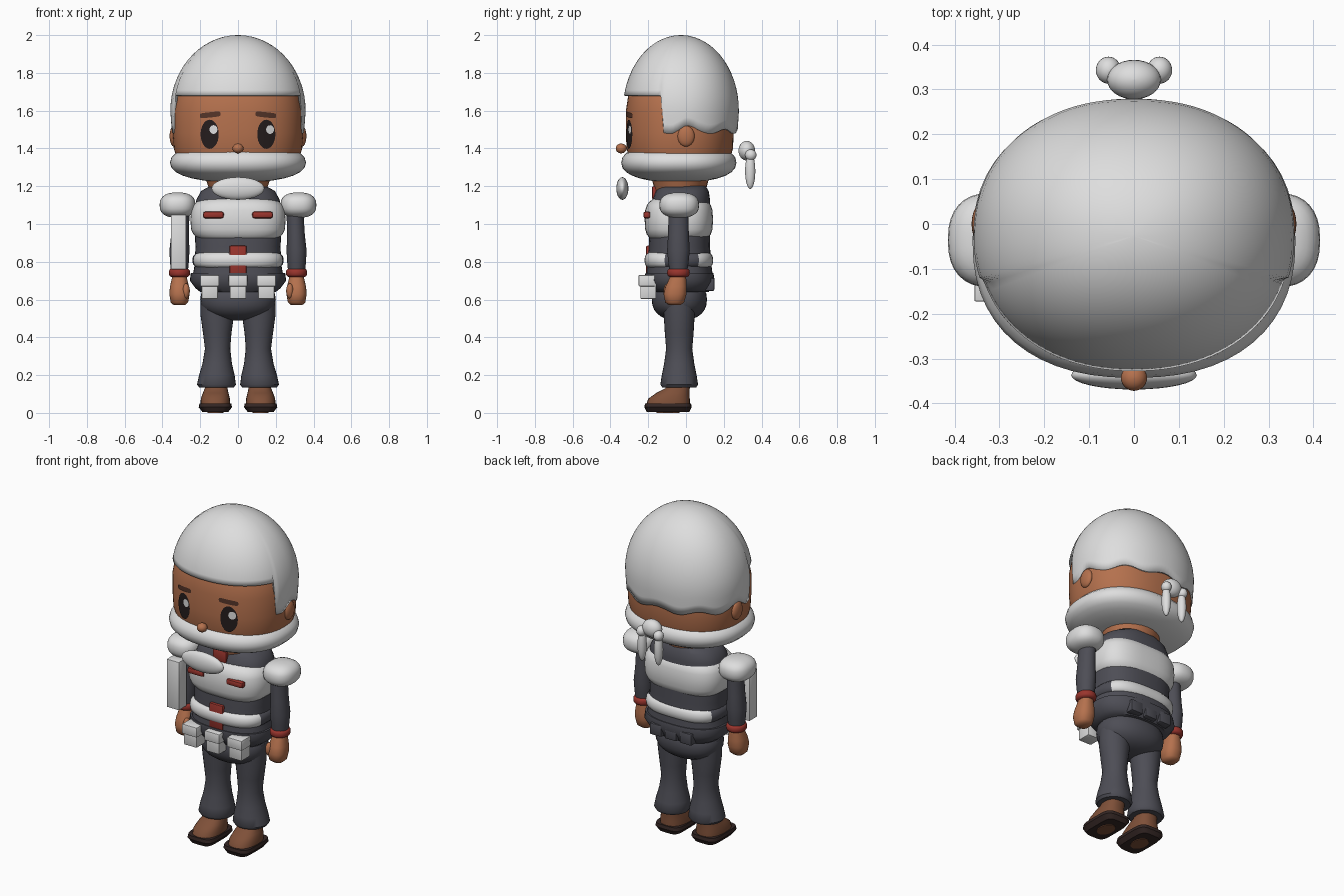
import bpy
import bmesh
from math import sin, cos, pi, sqrt, copysign

cube = bpy.data.objects.get("Cube")
if cube:
    bpy.data.objects.remove(cube, do_unlink=True)


def material(name, r, g, b):
    m = bpy.data.materials.new(name)
    m.use_nodes = True
    m.diffuse_color = (r, g, b, 1)
    m.node_tree.nodes["Principled BSDF"].inputs["Base Color"].default_value = (r, g, b, 1)
    return m


WHITE = material("off white", .73, .73, .73)
CLOTH = material("charcoal cloth", .075, .075, .092)
SKIN = material("warm skin", .46, .165, .075)
RED = material("dark red", .32, .035, .026)
BROWN = material("shoe brown", .21, .08, .04)
SOLE = material("sole dark brown", .035, .02, .018)
BLACK = material("eye black", .018, .012, .012)
BROW = material("brow brown", .09, .035, .022)


def finish(name, bm, *mats, angle=.8):
    bmesh.ops.recalc_face_normals(bm, faces=bm.faces)
    me = bpy.data.meshes.new(name)
    bm.to_mesh(me)
    bm.free()
    ob = bpy.data.objects.new(name, me)
    bpy.context.collection.objects.link(ob)
    for m in mats:
        me.materials.append(m)
    bpy.ops.object.select_all(action='DESELECT')
    ob.select_set(True)
    bpy.context.view_layer.objects.active = ob
    if angle:
        bpy.ops.object.shade_smooth_by_angle(angle=angle)
    return ob


def oval(t, rx, ry, p):
    """Point on a superellipse."""
    c, s = cos(t), sin(t)
    return rx * copysign(abs(c) ** (2 / p), c), ry * copysign(abs(s) ** (2 / p), s)


def skin_rings(bm, rings, bottom=True):
    """Join rings of points with quads and cap the ends."""
    vs = [[bm.verts.new(co) for co in ring] for ring in rings]
    n = len(vs[0])
    for a, b in zip(vs, vs[1:]):
        for i in range(n):
            j = (i + 1) % n
            bm.faces.new((a[i], a[j], b[j], b[i]))
    bm.faces.new(vs[-1])
    if bottom:
        bm.faces.new(vs[0][::-1])


def loft(name, rings, mat, p=2, n=28, angle=.8):
    """Rings are (z, centre x, centre y, radius x, radius y)."""
    bm = bmesh.new()
    pts = []
    for z, cx, cy, rx, ry in rings:
        ring = [oval(2 * pi * i / n, rx, ry, p) for i in range(n)]
        pts.append([(cx + x, cy + y, z) for x, y in ring])
    skin_rings(bm, pts)
    return finish(name, bm, mat, angle=angle)


def pillow(name, c, r, mat, p=2, q=2, n=32, steps=14):
    """Rounded solid: p shapes the plan, q shapes the side outline."""
    rings = []
    for k in range(steps + 1):
        t = (-.5 + k / steps) * pi * .985
        w, h = oval(t, 1, 1, q)
        rings.append((c[2] + r[2] * h, c[0], c[1], r[0] * w, r[1] * w))
    return loft(name, rings, mat, p, n)


def box(name, c, half, mat, bevel=.008):
    bm = bmesh.new()
    bmesh.ops.create_cube(bm, size=2)
    for v in bm.verts:
        v.co = [c[i] + v.co[i] * half[i] for i in range(3)]
    bmesh.ops.bevel(bm, geom=bm.edges[:], offset=bevel, segments=2, affect='EDGES', profile=.5)
    return finish(name, bm, mat, angle=.5)


# Head
HX, HY, HC, HP = .345, .285, -.033, 2.3
loft("head", [(1.34, 0, HC, .32, .265), (1.4, 0, HC, .34, .282), (1.48, 0, HC, HX, HY),
              (1.6, 0, HC, HX, HY), (1.7, 0, HC, .325, .27), (1.8, 0, HC, .26, .22),
              (1.9, 0, HC, .15, .13)], SKIN, p=HP, n=64)
pillow("nose", (0, -.343, 1.4), (.029, .029, .026), SKIN)

# Hair cap: each column of points starts at its own hemline
bm = bmesh.new()
COLS, ROWS = 112, 18
hair = [[] for _ in range(ROWS)]
for i in range(COLS):
    t = 2 * pi * i / COLS
    x, y = oval(t, .358, .307, 2.15)
    y -= .027
    hem = 1.68 if y < -.13 else 1.49 + .012 * sin(9 * t) + .025 * max(0, 1 - abs(y) / .07)
    for k in range(ROWS):
        a = k / (ROWS - 1) * .99
        z = hem + (2 - hem) * sin(a * pi / 2)
        s = sqrt(max(0, 1 - ((z - 1.6) / .4) ** 2)) if z > 1.6 else 1 - .25 * (1.6 - z) ** 1.1
        hair[k].append((x * s, (y + .027) * s - .027, z))
skin_rings(bm, hair, bottom=False)
cap = finish("hair_cap", bm, WHITE, angle=1)
solid = cap.modifiers.new("thickness", 'SOLIDIFY')
solid.thickness = .012
solid.offset = -1


# Face details: thin plates that follow the curve of the head
def face_plate(name, cx, cz, rx, rz, mat, lift, p=2, tilt=0):
    bm = bmesh.new()
    rings = []
    for f in (1, .7, .4, .1):
        ring = []
        for i in range(28):
            x, z = oval(2 * pi * i / 28, rx * f, rz * f, p)
            px = cx + x
            y = HC - HY * (1 - abs(px / HX) ** HP) ** (1 / HP) - lift
            ring.append((px, y, cz + z + tilt * x))
        rings.append(ring)
    skin_rings(bm, rings, bottom=False)
    ob = finish(name, bm, mat)
    if sum(f.normal.y for f in ob.data.polygons) > 0:
        ob.data.flip_normals()


for s, side in ((1, "left"), (-1, "right")):
    face_plate(side + "_eye", s * .15, 1.475, .048, .077, BLACK, .004)
    face_plate(side + "_eye_glint", s * .15 + .02, 1.5, .021, .023, WHITE, .007)
    face_plate(side + "_brow", s * .147, 1.578, .054, .014, BROW, .005, p=5, tilt=-s * .1)
    pillow(side + "_ear", (s * .34, 0, 1.465), (.022, .045, .055), SKIN)

# Beard, chin tuft and back bun
pillow("beard_ring", (0, -.038, 1.325), (.36, .305, .105), WHITE, p=2.3, q=2.3, n=56)
pillow("chin_tuft", (0, -.337, 1.188), (.14, .032, .06), WHITE)
pillow("hair_bun", (0, .322, 1.388), (.06, .044, .052), WHITE)
for s, side in ((1, "left"), (-1, "right")):
    pillow(side + "_bun_lobe", (s * .057, .343, 1.365), (.028, .03, .03), WHITE)
    pillow(side + "_bun_tail", (s * .055, .34, 1.28), (.025, .027, .095), WHITE)

# Neck and torso
loft("neck", [(1.12, 0, -.03, .13, .12), (1.235, 0, -.03, .17, .15)], SKIN)
loft("torso", [(.7, 0, -.035, .245, .18), (.78, 0, -.035, .23, .17), (.88, 0, -.035, .225, .162),
               (1.05, 0, -.03, .235, .16), (1.13, 0, -.025, .22, .152), (1.175, 0, -.02, .195, .14),
               (1.2, 0, -.02, .15, .125)], CLOTH, p=2.5, n=40)
pillow("chest_plate", (0, -.038, 1.022), (.252, .181, .13), WHITE, p=2.8, q=3.2, n=48)
band = pillow("belly_band", (0, -.038, .808), (.242, .182, .06), WHITE, p=2.8, q=3, n=64)
band.data.materials.append(CLOTH)
for f in band.data.polygons:
    if abs(f.center.y + .02) < .09 and abs(f.center.x) > .15:
        f.material_index = 1
box("front_lacing", (0, -.2, .81), (.046, .012, .075), RED)
box("collar_tie", (0, -.155, 1.165), (.045, .025, .035), RED)
for s, side in ((1, "left"), (-1, "right")):
    box(side + "_chest_badge", (s * .13, -.207, 1.048), (.055, .019, .018), RED, .012)

# Waist skirt, belt and hips
loft("waist_skirt", [(.64, 0, -.03, .2, .15), (.66, 0, -.032, .225, .165), (.7, 0, -.034, .255, .186),
                     (.74, 0, -.035, .25, .18)], CLOTH, p=2.5, n=40)
pillow("hips", (0, -.035, .6), (.2, .146, .112), CLOTH, p=2.2, q=2.3)
for x in (-.1, 0, .1):
    box("back_belt_block", (x, .125, .68), (.04, .025, .035), CLOTH)
for x in (-.15, 0, .15):
    box("belt_pouch", (x, -.2, .655), (.043, .042, .052), WHITE, .006)
    box("pouch_flap", (x, -.207, .7), (.05, .044, .03), WHITE, .006)

# Limbs, mirrored
for s, side in ((1, "left"), (-1, "right")):
    ax, ay = s * .31, -.04
    pillow(side + "_shoulder_pad", (s * .32, -.036, 1.1), (.095, .105, .067), WHITE, p=2.4, q=2.5)
    loft(side + "_arm", [(.75, ax, ay, .045, .047), (.8, ax, ay, .05, .054), (.86, ax, ay, .053, .06),
                         (.94, s * .307, ay, .047, .055), (1.1, s * .3, ay, .044, .052)], CLOTH)
    pillow(side + "_cuff", (ax, ay, .742), (.056, .06, .027), RED, q=3)
    loft(side + "_hand", [(.57, ax, -.06, .03, .03), (.585, ax, -.06, .046, .05), (.63, ax, -.058, .054, .061),
                          (.67, ax, -.052, .05, .056), (.73, ax, ay, .036, .04)], SKIN, p=2.3, angle=1)
    pillow(side + "_thumb", (s * .275, -.095, .645), (.02, .024, .04), SKIN)

    lx, ly = s * .11, -.036
    loft(side + "_trouser_leg", [(.135, s * .114, ly, .092, .09), (.15, s * .114, ly, .103, .1),
                                 (.2, s * .112, ly, .094, .092), (.26, lx, ly, .078, .08),
                                 (.34, s * .108, ly, .067, .069), (.42, lx, ly, .075, .076),
                                 (.52, lx, ly, .089, .082), (.63, s * .105, ly, .092, .09)], CLOTH)
    loft(side + "_shoe", [(.045, s * .12, -.095, .078, .115), (.075, s * .12, -.09, .077, .11),
                          (.105, s * .118, -.07, .068, .088), (.13, s * .116, -.045, .06, .065),
                          (.17, s * .115, -.036, .055, .055)], BROWN, p=2.4)
    loft(side + "_sole", [(.004, s * .12, -.095, .068, .112), (.03, s * .12, -.095, .088, .125),
                          (.05, s * .12, -.095, .084, .122)], SOLE, p=4.5, angle=.4)
    loft(side + "_sole_patch", [(0, s * .12, -.095, .042, .06), (.006, s * .12, -.095, .042, .06)],
         BROWN, angle=.4)

# Forearm guard carried on one side only
box("forearm_guard", (-.315, -.135, .905), (.041, .038, .145), WHITE, .004)
